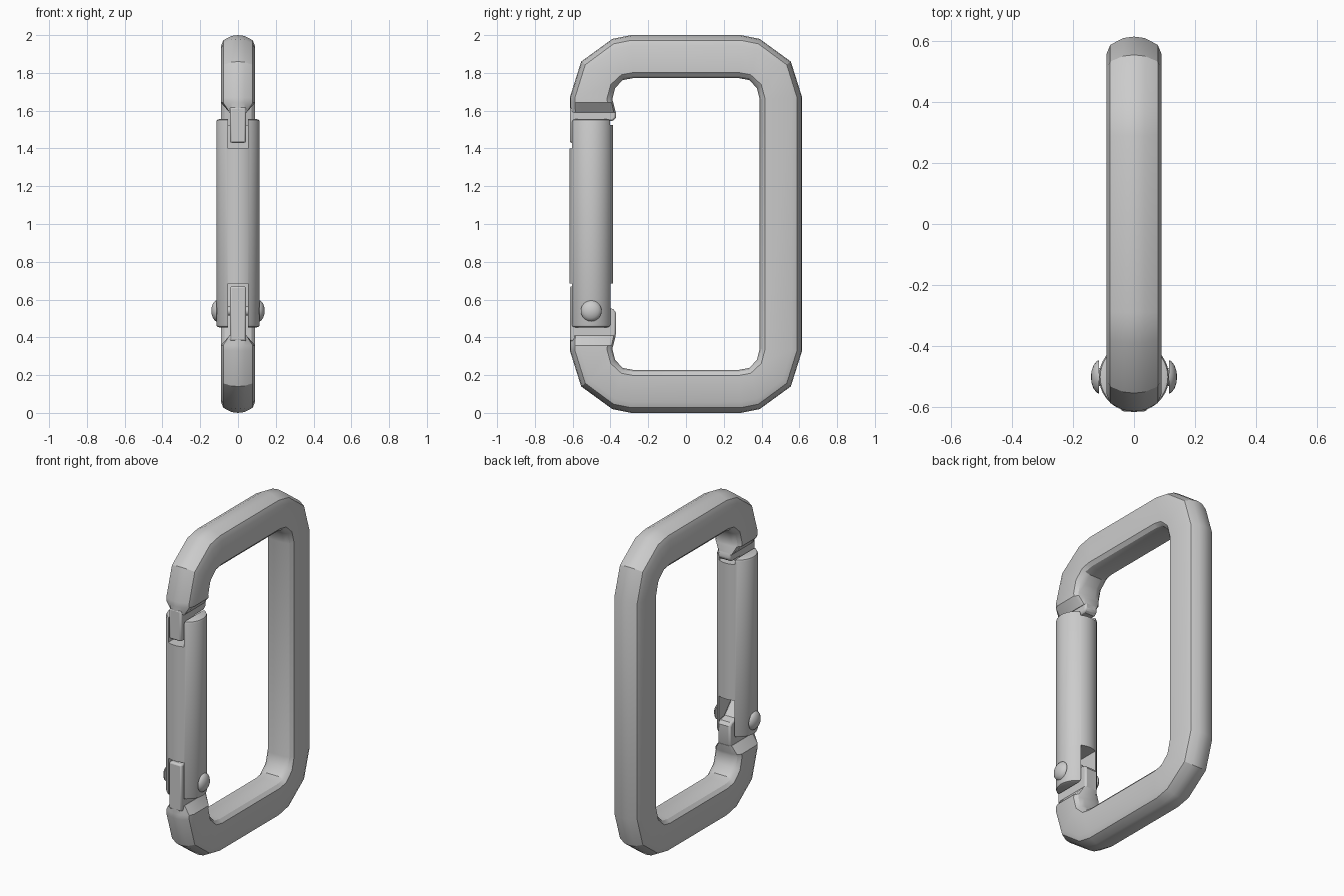
import bpy, bmesh, math
from mathutils import Vector

cube = bpy.data.objects.get("Cube")
if cube:
    bpy.data.objects.remove(cube, do_unlink=True)

steel = bpy.data.materials.new("plain_grey")
steel.use_nodes = True
GREY = (0.6, 0.6, 0.6, 1)
steel.diffuse_color = GREY
steel.node_tree.nodes["Principled BSDF"].inputs["Base Color"].default_value = GREY


def finish(name, bm, angle=35):
    bmesh.ops.recalc_face_normals(bm, faces=bm.faces)
    mesh = bpy.data.meshes.new(name)
    bm.to_mesh(mesh)
    bm.free()
    obj = bpy.data.objects.new(name, mesh)
    bpy.context.collection.objects.link(obj)
    mesh.materials.append(steel)
    smooth(obj, angle)
    return obj


def smooth(obj, angle=35):
    bpy.ops.object.select_all(action='DESELECT')
    obj.select_set(True)
    bpy.context.view_layer.objects.active = obj
    bpy.ops.object.shade_smooth_by_angle(angle=math.radians(angle))


def loft(name, rings, angle=35):
    """Skin a list of equal closed rings and cap both ends."""
    bm = bmesh.new()
    loops = [[bm.verts.new(p) for p in ring] for ring in rings]
    n = len(loops[0])
    for a, b in zip(loops, loops[1:]):
        for i in range(n):
            j = (i + 1) % n
            bm.faces.new((a[i], a[j], b[j], b[i]))
    bm.faces.new(loops[0])
    bm.faces.new(loops[-1])
    return finish(name, bm, angle)


def prism(name, outline, half, bevel=0.0):
    """Extrude a side outline (y, z) to both sides of x = 0."""
    obj = loft(name, [[(s * half, y, z) for y, z in outline] for s in (-1, 1)])
    if bevel:
        mod = obj.modifiers.new("soft_edges", 'BEVEL')
        mod.width, mod.segments = bevel, 2
        mod.limit_method = 'ANGLE'
        mod.angle_limit = math.radians(50)
    return obj


def box(name, y0, y1, z0, z1, half):
    return prism(name, [(y0, z0), (y1, z0), (y1, z1), (y0, z1)], half)


# Frame: rounded bar section swept between an outer and an inner outline
side = [(0.02, 0.035), (0.12, 0.078), (0.25, 0.09), (0.87, 0.09), (0.96, 0.072), (1, 0.04)]
section = [(0, 0)] + side + [(t, -x) for t, x in reversed(side)]
corner = [((0.615, 0.67), (0.39, 0.66)), ((0.555, 0.86), (0.375, 0.72)),
          ((0.39, 0.98), (0.335, 0.762)), ((0.29, 1.0), (0.28, 0.772))]


def place(pair, sy, sz):
    return [Vector((p[0] * sy, 1 + p[1] * sz)) for p in pair]


path = [(place(p, -1, 1), 1) for p in corner]
path += [(place(p, 1, 1), 1) for p in reversed(corner)]
path += [(place(p, 1, -1), 1) for p in corner]
path += [(place(p, -1, -1), 1) for p in reversed(corner)]
# Narrow wedge ends beside the gate
neck, tip = ((0.615, 0.642), (0.385, 0.642)), ((0.615, 0.59), (0.372, 0.59))
path = ([(place(tip, -1, 1), 0), (place(neck, -1, 1), 1)] + path
        + [(place(neck, -1, -1), 1), (place(tip, -1, -1), 0)])
rings = []
for (outer, inner), full in path:
    ring = []
    for t, x in section:
        p = outer.lerp(inner, t)
        lim = 0.09 if full else 0.045
        ring.append((max(-lim, min(lim, x)), p.x, p.y))
    rings.append(ring)
loft("frame_bar", rings, 32)

# Tongues that fit into the gate slots
prism("upper_latch_tongue",
      [(-0.615, 1.62), (-0.615, 1.43), (-0.51, 1.43), (-0.48, 1.545),
       (-0.39, 1.545), (-0.37, 1.56), (-0.37, 1.59), (-0.39, 1.63)], 0.042, 0.01)
prism("lower_hinge_tongue",
      [(-0.615, 0.38), (-0.615, 0.67), (-0.53, 0.67), (-0.43, 0.56),
       (-0.385, 0.55), (-0.37, 0.53), (-0.37, 0.42), (-0.39, 0.37)], 0.043, 0.01)

# Gate: round bar with softened rims
CY, R = -0.502, 0.115
rings = []
for r, z in ((R - 0.015, 0.453), (R - 0.004, 0.457), (R, 0.468),
             (R, 1.54), (R - 0.004, 1.551), (R - 0.015, 1.555)):
    rings.append([(r * math.cos(a), CY + r * math.sin(a), z)
                  for a in (math.tau * i / 40 for i in range(40))])
gate = loft("gate", rings)

# Slots for the latch, its back shelf and the hinge
cutters = [box("latch_slot", -0.7, -0.45, 1.40, 1.7, 0.054),
           box("shelf_notch", -0.46, -0.3, 1.525, 1.71, 0.055),
           box("hinge_slot", -0.71, -0.31, 0.3, 0.685, 0.053)]
for cutter in cutters:
    cutter.hide_render = True
    mod = gate.modifiers.new("cut", 'BOOLEAN')
    mod.operation, mod.object, mod.solver = 'DIFFERENCE', cutter, 'EXACT'
    bpy.ops.object.select_all(action='DESELECT')
    gate.select_set(True)
    bpy.context.view_layer.objects.active = gate
    bpy.ops.object.modifier_apply(modifier=mod.name)
    bpy.data.objects.remove(cutter, do_unlink=True)
smooth(gate)

# Hinge rivet heads joined by a pin
for label, s in (("left", 1), ("right", -1)):
    rings = []
    for r, x in ((0.025, 0.10), (0.03, 0.115), (0.055, 0.115), (0.052, 0.122),
                 (0.038, 0.133), (0.02, 0.139), (0.006, 0.141)):
        rings.append([(s * x, -0.502 + r * math.cos(a), 0.54 + r * math.sin(a))
                      for a in (math.tau * i / 24 for i in range(24))])
    loft(label + "_rivet_head", rings, 40)
rings = [[(x, -0.502 + 0.025 * math.cos(a), 0.54 + 0.025 * math.sin(a))
          for a in (math.tau * i / 16 for i in range(16))] for x in (-0.1, 0.1)]
loft("hinge_pin", rings)
